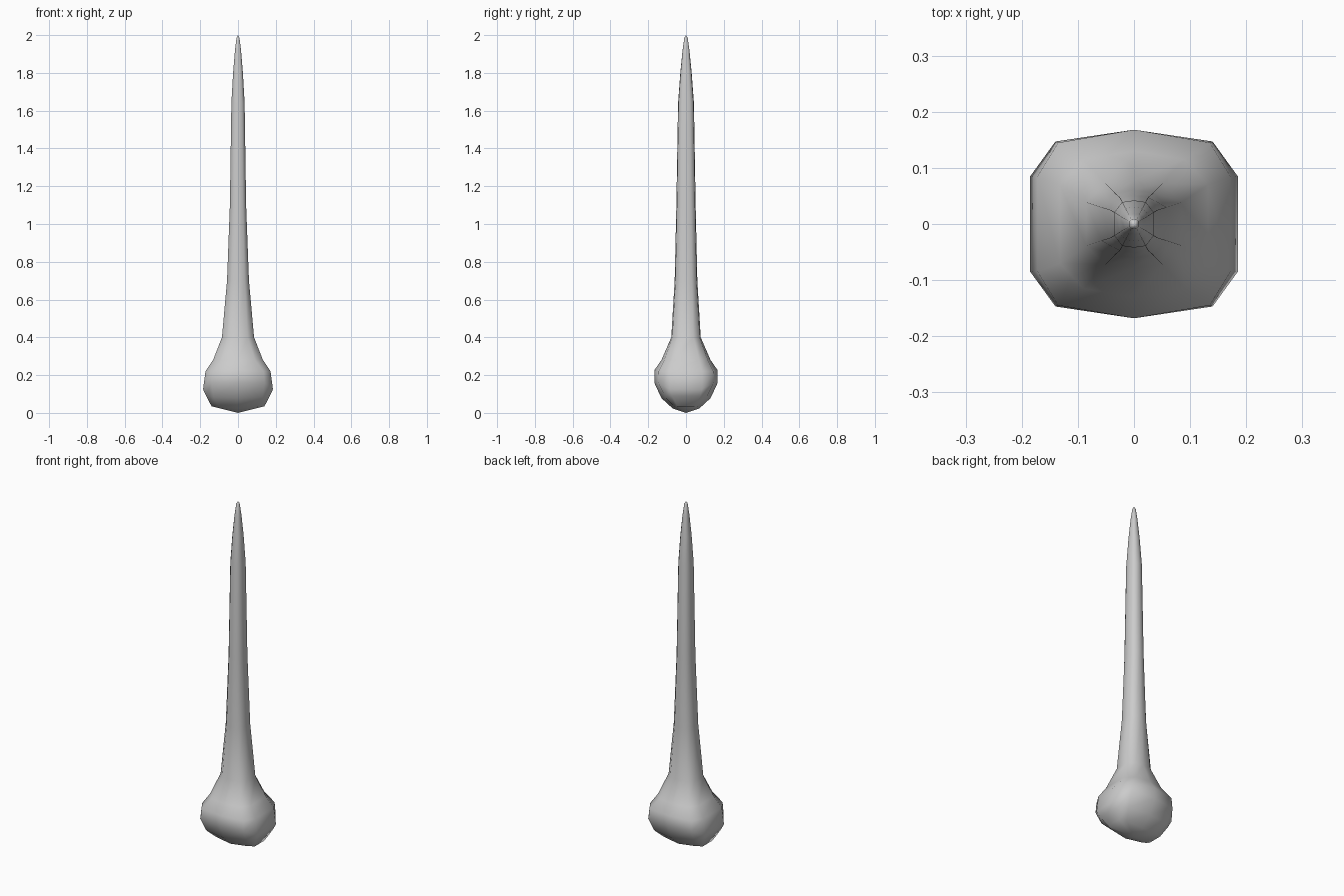
import bpy, bmesh

if "Cube" in bpy.data.objects:
    bpy.data.objects.remove(bpy.data.objects["Cube"])

# Each section is a quarter outline: side point, corner point, front point
def shaft(z, x, y):
    return [(x, y * 0.5, z), (x * 0.6, y * 0.93, z), (0, y, z)]

# Knobbed lower end, whose sections curve in height
sections = [
    [(.14, .045, .035), (.10, .06, .032), (0, .07, .023)],
    [(.169, .075, .09), (.13, .11, .083), (0, .13, .078)],
    [(.185, .085, .125), (.14, .147, .16), (0, .168, .16)],
    [(.172, .085, .22), (.135, .145, .22), (0, .168, .225)],
    [(.132, .07, .28), (.09, .115, .28), (0, .13, .28)],
]
# Long tapering shaft
for z, x, y in [(.4, .085, .078), (.7, .058, .06), (1.1, .043, .051),
                (1.64, .035, .042), (1.8, .026, .030),
                (1.92, .016, .018), (1.985, .008, .009)]:
    sections.append(shaft(z, x, y))

bm = bmesh.new()

def ring(q):
    a, b, c = q
    pts = [a, b, c]
    pts += [(-x, y, z) for x, y, z in (b, a)]
    pts += [(-x, -y, z) for x, y, z in (a, b, c)]
    pts += [(x, -y, z) for x, y, z in (b, a)]
    return [bm.verts.new(p) for p in pts]

rings = [ring(q) for q in sections]
n = len(rings[0])
for lo, hi in zip(rings, rings[1:]):
    for i in range(n):
        j = (i + 1) % n
        bm.faces.new((lo[i], lo[j], hi[j], hi[i]))

# Closed base and rounded tip
base = bm.verts.new((0, 0, 0))
tip = bm.verts.new((0, 0, 2))
for i in range(n):
    j = (i + 1) % n
    bm.faces.new((base, rings[0][j], rings[0][i]))
    bm.faces.new((tip, rings[-1][i], rings[-1][j]))
bmesh.ops.recalc_face_normals(bm, faces=bm.faces)
for f in bm.faces:
    f.smooth = True

me = bpy.data.meshes.new("tapered_spike")
bm.to_mesh(me)
bm.free()
ob = bpy.data.objects.new("tapered_spike", me)
bpy.context.collection.objects.link(ob)
